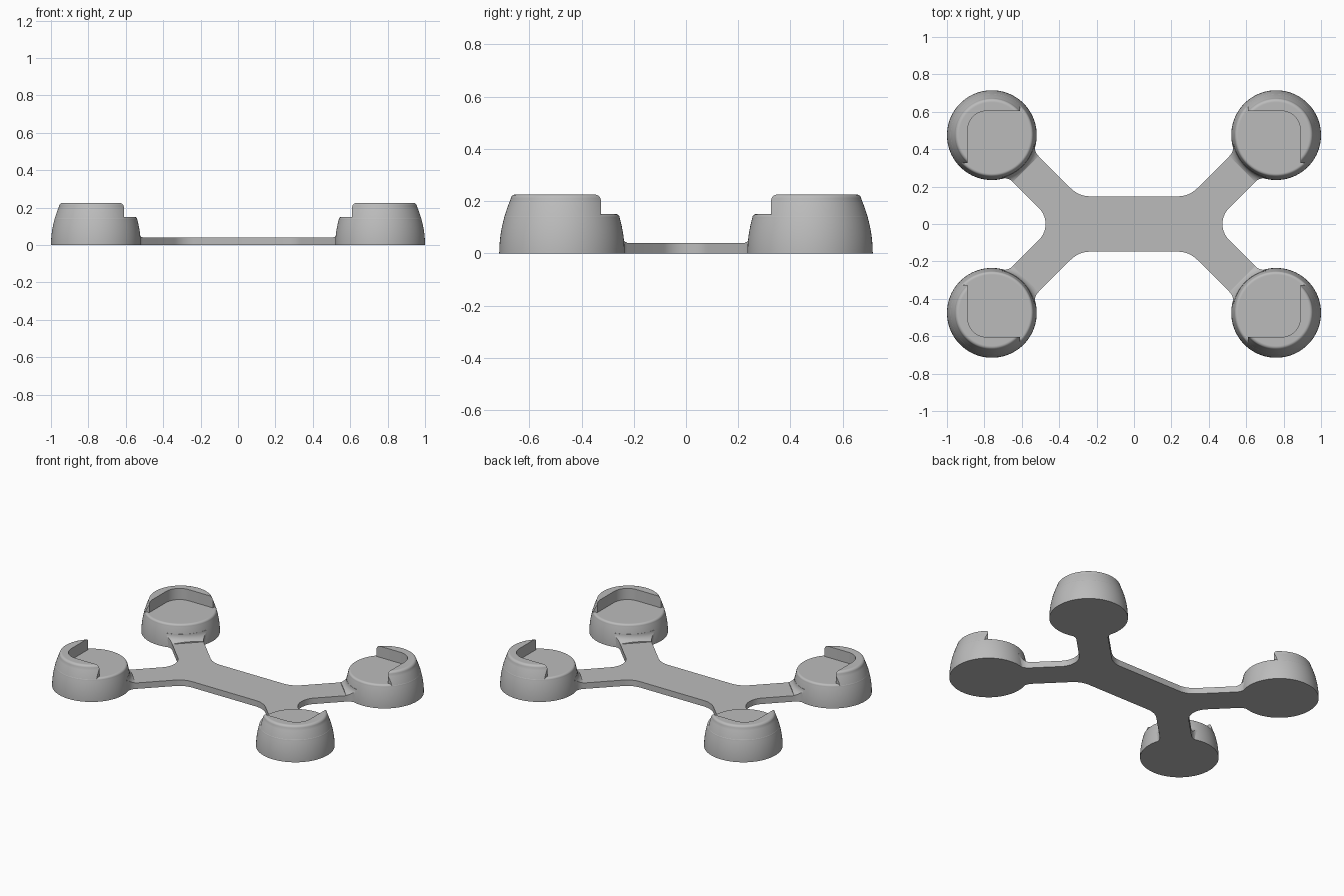
import bpy, bmesh, math
from mathutils import Vector

if "Cube" in bpy.data.objects:
    bpy.data.objects.remove(bpy.data.objects["Cube"], do_unlink=True)

FOOT = Vector((0.76, 0.475))      # centre of one foot
BASE_R, TOP, STEP, ARM_Z = 0.24, 0.225, 0.15, 0.04
SEAM = STEP - 0.015

grey = bpy.data.materials.new("plain grey")
grey.use_nodes = True
grey.diffuse_color = (0.5, 0.5, 0.5, 1)
grey.node_tree.nodes["Principled BSDF"].inputs["Base Color"].default_value = (0.5, 0.5, 0.5, 1)


def make(name, bm):
    bmesh.ops.recalc_face_normals(bm, faces=bm.faces[:])
    me = bpy.data.meshes.new(name)
    bm.to_mesh(me)
    bm.free()
    me.materials.append(grey)
    ob = bpy.data.objects.new(name, me)
    bpy.context.collection.objects.link(ob)
    return ob


def arc(c, r, a0, a1, n=10):
    angles = [math.radians(a0 + (a1 - a0) * i / n) for i in range(n + 1)]
    return [Vector((c[0] + r * math.cos(a), c[1] + r * math.sin(a))) for a in angles]


def prism(name, outline, z0, z1):
    bm = bmesh.new()
    face = bm.faces.new([bm.verts.new((p[0], p[1], z0)) for p in outline])
    top = bmesh.ops.extrude_face_region(bm, geom=[face])["geom"]
    bmesh.ops.translate(bm, vec=(0, 0, z1 - z0),
                        verts=[v for v in top if isinstance(v, bmesh.types.BMVert)])
    return make(name, bm)


def lathe(name, profile, closed=False, n=96):
    """Revolve (radius, z) points around the foot centre."""
    bm = bmesh.new()
    rings = []
    for r, z in profile:
        pts = arc(FOOT, r, 0, 360, n)[:-1]
        rings.append([bm.verts.new((p.x, p.y, z)) for p in pts])
    pairs = list(zip(rings, rings[1:]))
    if closed:
        pairs.append((rings[-1], rings[0]))
    else:
        bm.faces.new(rings[0])
        bm.faces.new(rings[-1])
    for a, b in pairs:
        for i in range(n):
            j = (i + 1) % n
            bm.faces.new((a[i], a[j], b[j], b[i]))
    return make(name, bm)


def finish(ob, cutter=None, operation='DIFFERENCE', mirror=True):
    """Cut, mirror to all four corners, bake the result and smooth it."""
    if cutter:
        mod = ob.modifiers.new("cut", 'BOOLEAN')
        mod.object, mod.operation, mod.solver = cutter, operation, 'EXACT'
    if mirror:
        mod = ob.modifiers.new("mirror", 'MIRROR')
        mod.use_axis = (True, True, False)
        mod.use_mirror_merge = False
    graph = bpy.context.evaluated_depsgraph_get()
    baked = bpy.data.meshes.new_from_object(ob.evaluated_get(graph))
    ob.modifiers.clear()
    ob.data = baked
    if cutter:
        bpy.data.objects.remove(cutter, do_unlink=True)
    bpy.ops.object.select_all(action='DESELECT')
    ob.select_set(True)
    bpy.context.view_layer.objects.active = ob
    bpy.ops.object.shade_smooth_by_angle(angle=math.radians(32))


def side_r(z):
    return BASE_R - 0.045 * (z / 0.21) ** 2


def rounded_top(z_top, f):
    """Bulging side end, rounded shoulder and a flat lip."""
    r = side_r(z_top - f)
    return [tuple(p) for p in arc((r - f, z_top - f), f, 0, 90, 6)] + [(r - f - 0.003, z_top)]


# Frame outline: one quarter, then mirrored round
d = Vector((-1, -1)).normalized()     # from foot towards the middle
side = Vector((1, -1)).normalized()
half, flare, hub = 0.0975, 0.07, 0.236
along = math.sqrt((hub + flare) ** 2 - (half + flare) ** 2)


def flare_arc(s):
    c = FOOT + d * along + side * s * (half + flare)
    a0 = math.degrees(math.atan2(-s * side.y, -s * side.x))
    to_foot = FOOT - c
    a1 = math.degrees(math.atan2(to_foot.y, to_foot.x))
    turn = (a1 - a0 + 180) % 360 - 180
    return arc(c, flare, a0, a0 + turn)


arm_end = flare_arc(1) + [FOOT + d * 0.13] + flare_arc(-1)[::-1]
notch = arc((0.593, 0), 0.12, 180, 135)
waist = arc((0.235, 0.293), 0.145, -45, -90)
quarter = notch[1:] + arm_end + waist
tip = [Vector((notch[0].x, 0))]


def flip(points, sx, sy):
    return [Vector((p.x * sx, p.y * sy)) for p in points]


outline = (tip + quarter + flip(quarter[::-1], -1, 1) + flip(tip, -1, 1)
           + flip(quarter, -1, -1) + flip(quarter[::-1], 1, -1))
finish(prism("cross_frame", outline, 0, ARM_Z), mirror=False)

# Concave blend where each arm meets its foot
blend = 0.05
curve = arc((hub + blend - 0.003, ARM_Z + blend), blend, 180, 270, 8)
skirt = lathe("arm_blends", [(0.2, ARM_Z - 0.002), (0.2, ARM_Z + blend)]
              + [tuple(p) for p in curve] + [(curve[-1].x, ARM_Z - 0.002)], closed=True)
finish(skirt, prism("blend_limit", arm_end, -0.1, 0.3), 'INTERSECT')

# Round feet up to the shelf
levels = [SEAM * i / 8 for i in range(8)] + [SEAM - 0.002]
finish(lathe("feet", [(side_r(z), z) for z in levels] + rounded_top(STEP, 0.015)))

# Raised outer corner walls around each shelf
shoulder = TOP - 0.018
levels = [SEAM + (shoulder - SEAM) * i / 6 for i in range(6)]
rims = lathe("corner_rims", [(side_r(z), z) for z in levels] + rounded_top(TOP, 0.018))
wall, end, far, bend = 0.129, -0.15, 0.4, 0.1
pocket = ([(-far, -far), (far, -far), (far, end), (wall, end)]
          + arc((wall - bend, wall - bend), bend, 0, 90)
          + [(end, wall), (end, far), (-far, far)])
finish(rims, prism("pocket_cutter", [FOOT + Vector(p) for p in pocket], 0, 0.5))
